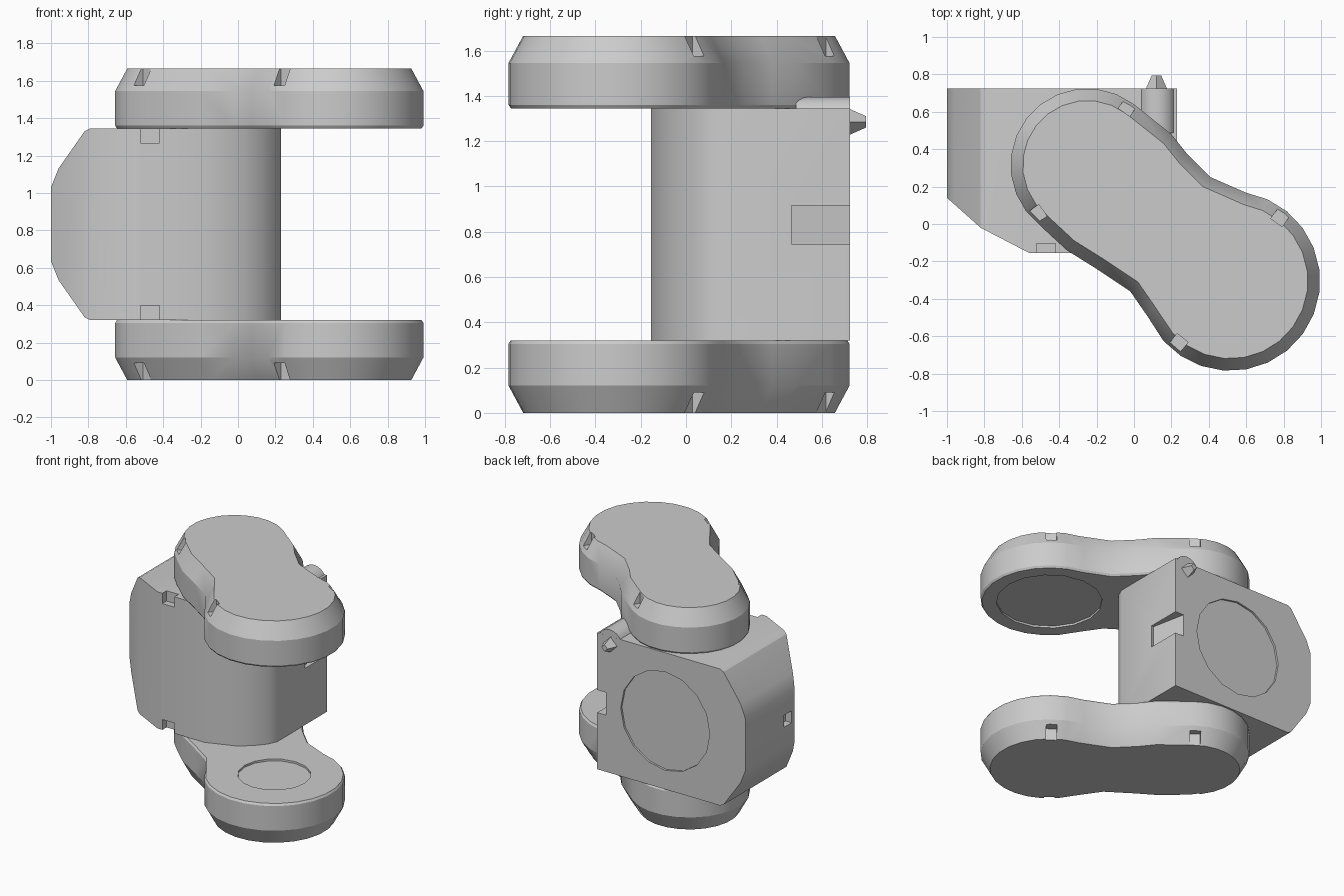
import bpy, bmesh, math
from mathutils import Vector, Matrix

cube = bpy.data.objects.get("Cube")
if cube:
    bpy.data.objects.remove(cube, do_unlink=True)

grey = bpy.data.materials.new("plain grey")
grey.use_nodes = True
grey.diffuse_color = (0.6, 0.6, 0.6, 1)
grey.node_tree.nodes["Principled BSDF"].inputs["Base Color"].default_value = (0.6, 0.6, 0.6, 1)

MID = 0.8325   # height of the mirror plane between both plates


def finish(name, bm):
    bmesh.ops.recalc_face_normals(bm, faces=bm.faces)
    mesh = bpy.data.meshes.new(name)
    bm.to_mesh(mesh)
    bm.free()
    mesh.materials.append(grey)
    ob = bpy.data.objects.new(name, mesh)
    bpy.context.collection.objects.link(ob)
    return ob


def loft(name, rings):
    """Closed solid through rings of equal point count."""
    bm = bmesh.new()
    loops = [[bm.verts.new(p) for p in ring] for ring in rings]
    n = len(loops[0])
    for a, b in zip(loops, loops[1:]):
        for i in range(n):
            bm.faces.new((a[i], a[(i + 1) % n], b[(i + 1) % n], b[i]))
    bm.faces.new(loops[0][::-1])
    bm.faces.new(loops[-1])
    return finish(name, bm)


def box(center, size, angle=0.0, tilt=0.0):
    bm = bmesh.new()
    m = (Matrix.Translation(center) @ Matrix.Rotation(angle, 4, 'Z')
         @ Matrix.Rotation(tilt, 4, 'Y') @ Matrix.Diagonal((*size, 1)))
    bmesh.ops.create_cube(bm, size=1, matrix=m)
    return finish("cutter", bm)


def disc(center, radius, depth, axis='Z', sides=16, name="cutter", r2=None):
    bm = bmesh.new()
    rot = Matrix.Rotation(math.pi / 2, 4, 'X') if axis == 'Y' else Matrix()
    bmesh.ops.create_cone(bm, cap_ends=True, segments=sides, radius1=radius,
                          radius2=radius if r2 is None else r2, depth=depth,
                          matrix=Matrix.Translation(center) @ rot)
    return finish(name, bm)


def select(ob):
    bpy.ops.object.select_all(action='DESELECT')
    ob.select_set(True)
    bpy.context.view_layer.objects.active = ob


def cut(ob, cutters):
    for c in cutters:
        mod = ob.modifiers.new("cut", 'BOOLEAN')
        mod.operation, mod.solver, mod.object = 'DIFFERENCE', 'EXACT', c
        select(ob)
        bpy.ops.object.modifier_apply(modifier=mod.name)
        bpy.data.objects.remove(c, do_unlink=True)


def smooth(ob, degrees=28):
    select(ob)
    bpy.ops.object.shade_smooth_by_angle(angle=math.radians(degrees))


# Peanut-shaped plates
SMALL, LARGE = (-0.25, 0.315, 0.41), (0.515, -0.305, 0.48)
SIDE = Vector((0.62, 0.78))


def arc(c, a0, a1, n, inset):
    steps = [math.radians(a0 + (a1 - a0) * i / n) for i in range(n + 1)]
    return [(c[0] + (c[2] - inset) * math.cos(t), c[1] + (c[2] - inset) * math.sin(t)) for t in steps]


def outline(inset):
    low = [(-0.36, -0.14), (-0.2, -0.24), (-0.02, -0.36), (0.07, -0.49)]
    high = [(0.41, 0.25), (0.28, 0.38), (0.2, 0.48)]
    pts = arc(SMALL, 53, 232, 12, inset)
    pts += [(x + SIDE.x * inset, y + SIDE.y * inset) for x, y in low]
    pts += arc(LARGE, 222, 440, 15, inset)
    return pts + [(x - SIDE.x * inset, y - SIDE.y * inset) for x, y in high]


NOTCHES = [(-0.03, 0.63, 55), (-0.52, 0.05, 215), (0.785, 0.04, 55), (0.235, -0.64, 232)]


def plate(name, flip, recess):
    def h(z):
        return 2 * MID - z if flip else z
    levels = [(0.065, 0), (0, 0.12), (0, 0.305), (0.01, 0.32)]
    ob = loft(name, [[(x, y, h(z)) for x, y in outline(i)] for i, z in levels])
    cutters = [disc((LARGE[0], LARGE[1], h(0.32)), recess, 0.03)]
    for x, y, a in NOTCHES:
        cutters.append(box((x, y, h(0.04)), (0.08, 0.075, 0.1), math.radians(a)))
    cut(ob, cutters)
    smooth(ob)


plate("lower_plate", False, 0.25)
plate("upper_plate", True, 0.37)

# Middle block, with its left corners sloped off
PLAN = [(-1, 0.725), (-1, 0.14), (-0.82, -0.02), (-0.56, -0.155), (-0.17, -0.155),
        (0.04, -0.08), (0.13, -0.01), (0.2, 0.07), (0.23, 0.14), (0.23, 0.725)]
block = loft("middle_block", [[(x, y, z) for x, y in PLAN] for z in (0.32, 1.345)])
bm = bmesh.new()
bm.from_mesh(block.data)
SLOPES = [((-1, 1.03), (-0.96, 1.13)), ((-0.96, 1.13), (-0.82, 1.33)), ((-0.82, 1.33), (-0.79, 1.345))]
for (x0, z0), (x1, z1) in SLOPES:
    for s in (1, -1):
        normal = Vector((-(z1 - z0), 0, s * (x1 - x0)))
        point = Vector((x0, 0, MID + s * (z0 - MID)))
        res = bmesh.ops.bisect_plane(bm, geom=bm.verts[:] + bm.edges[:] + bm.faces[:],
                                     plane_co=point, plane_no=normal, clear_outer=True)
        edges = [e for e in res["geom_cut"] if isinstance(e, bmesh.types.BMEdge)]
        bmesh.ops.holes_fill(bm, edges=edges, sides=0)
bmesh.ops.recalc_face_normals(bm, faces=bm.faces)
bm.to_mesh(block.data)
bm.free()

# Back recess, edge notches, rear slot
cut(block, [
    disc((-0.335, 0.725, MID), 0.37, 0.03, 'Y'),
    box((-0.47, -0.145, 1.31), (0.1, 0.08, 0.085)),
    box((-0.47, -0.145, 2 * MID - 1.31), (0.1, 0.08, 0.085)),
    box((-0.99, 0.22, MID), (0.08, 0.09, 0.09)),
    box((0.235, 0.62, 0.83), (0.11, 0.3, 0.17), 0.2),
])
smooth(block)

# Ridge and pin at the upper back corner
smooth(disc((0.125, 0.605, 1.295), 0.1, 0.239, 'Y', 20, "back_ridge"))
disc((0.12, 0.7575, 1.285), 0.025, 0.075, 'Y', 4, "back_pin", 0.058)
